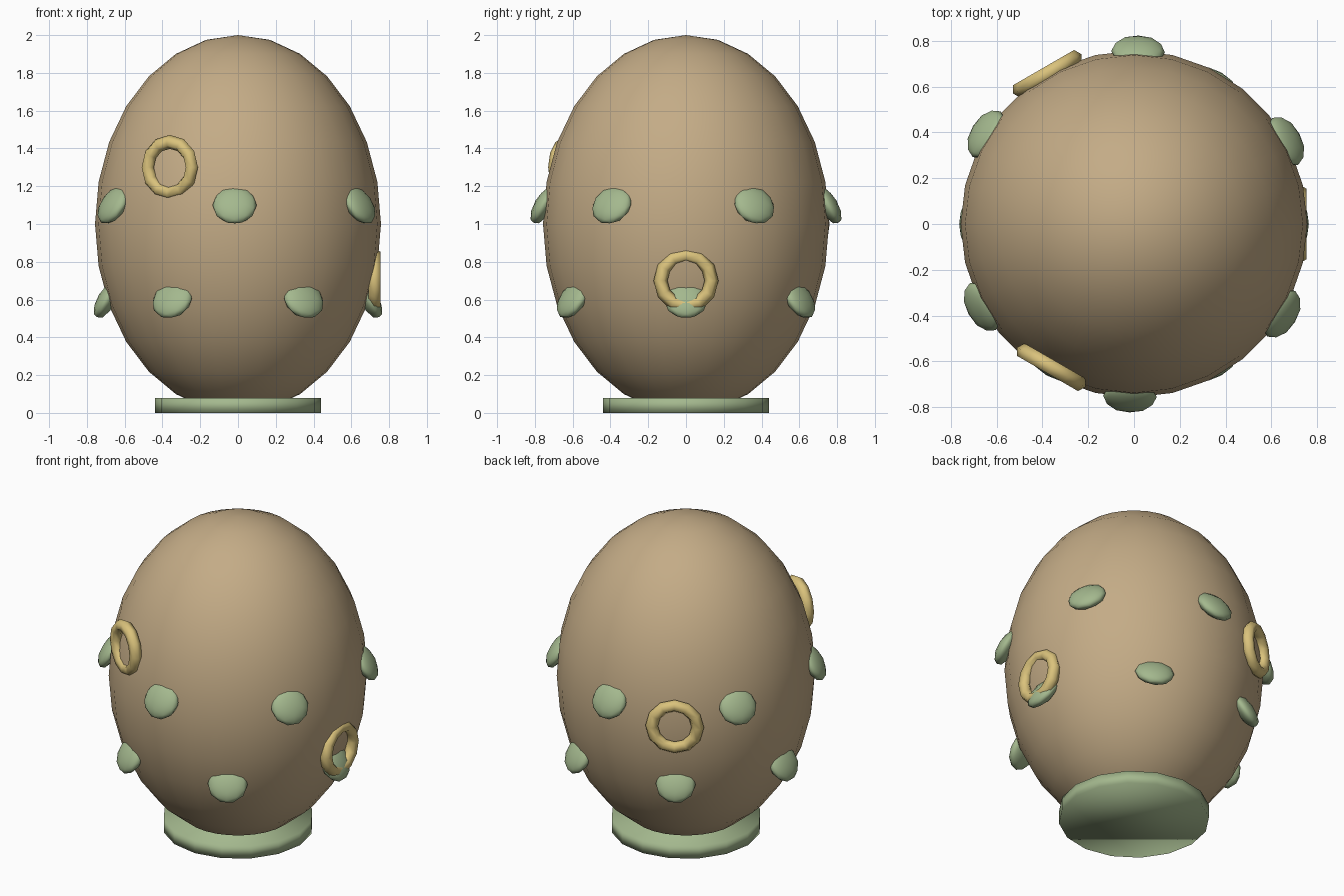
import bpy
from math import cos, sin, pi, sqrt, radians
from mathutils import Matrix, Vector

cube = bpy.data.objects.get("Cube")
if cube:
    bpy.data.objects.remove(cube, do_unlink=True)


def material(name, rgb):
    mat = bpy.data.materials.new(name)
    mat.use_nodes = True
    mat.diffuse_color = (*rgb, 1)
    mat.node_tree.nodes["Principled BSDF"].inputs["Base Color"].default_value = (*rgb, 1)
    return mat


TAN = material("warm tan", (0.55, 0.41, 0.24))
GREEN = material("sage green", (0.37, 0.48, 0.27))
GOLD = material("pale gold", (0.70, 0.54, 0.20))

EGG_RADIUS = 0.757


def finish(name, mat):
    """Name, colour and smooth the newest object."""
    obj = bpy.context.object
    obj.name = name
    obj.data.materials.append(mat)
    bpy.ops.object.shade_smooth()
    return obj


def egg_radius_at(z):
    return EGG_RADIUS * sqrt(1 - (z - 1) ** 2)


def place(obj, angle, z, local):
    """Put an object on the shell, local +x pointing outward."""
    spot = Vector((egg_radius_at(z) * cos(angle), egg_radius_at(z) * sin(angle), z))
    obj.matrix_world = Matrix.Translation(spot) @ Matrix.Rotation(angle, 4, "Z") @ local


# Egg shell
bpy.ops.mesh.primitive_uv_sphere_add(segments=28, ring_count=14, radius=1, location=(0, 0, 1))
shell = finish("egg_shell", TAN)
shell.scale = (EGG_RADIUS, EGG_RADIUS, 1)

# Round foot
bpy.ops.mesh.primitive_cylinder_add(vertices=16, radius=0.44, depth=0.08, location=(0, 0, 0.04))
finish("base_disc", GREEN)

# Two staggered rows of flattened scales, lower edge tipped outward
tilt = Matrix.Rotation(radians(60), 4, "Y") @ Matrix.Diagonal((0.113, 0.117, 0.05, 1))
for row, z, offset in (("lower", 0.6, 0), ("upper", 1.1, 0.5)):
    for i in range(6):
        bpy.ops.mesh.primitive_ico_sphere_add(subdivisions=2, radius=1)
        scale = finish(f"{row}_scale_{i + 1}", GREEN)
        place(scale, i * pi / 3 + offset, z, tilt)

# Three upright rings climbing around the shell
for i in range(3):
    bpy.ops.mesh.primitive_torus_add(major_segments=12, minor_segments=6,
                                     major_radius=0.135, minor_radius=0.037)
    ring = finish(f"gold_ring_{i + 1}", GOLD)
    place(ring, i * 2 * pi / 3, 0.7 + 0.3 * i, Matrix.Rotation(pi / 2, 4, "Y"))
